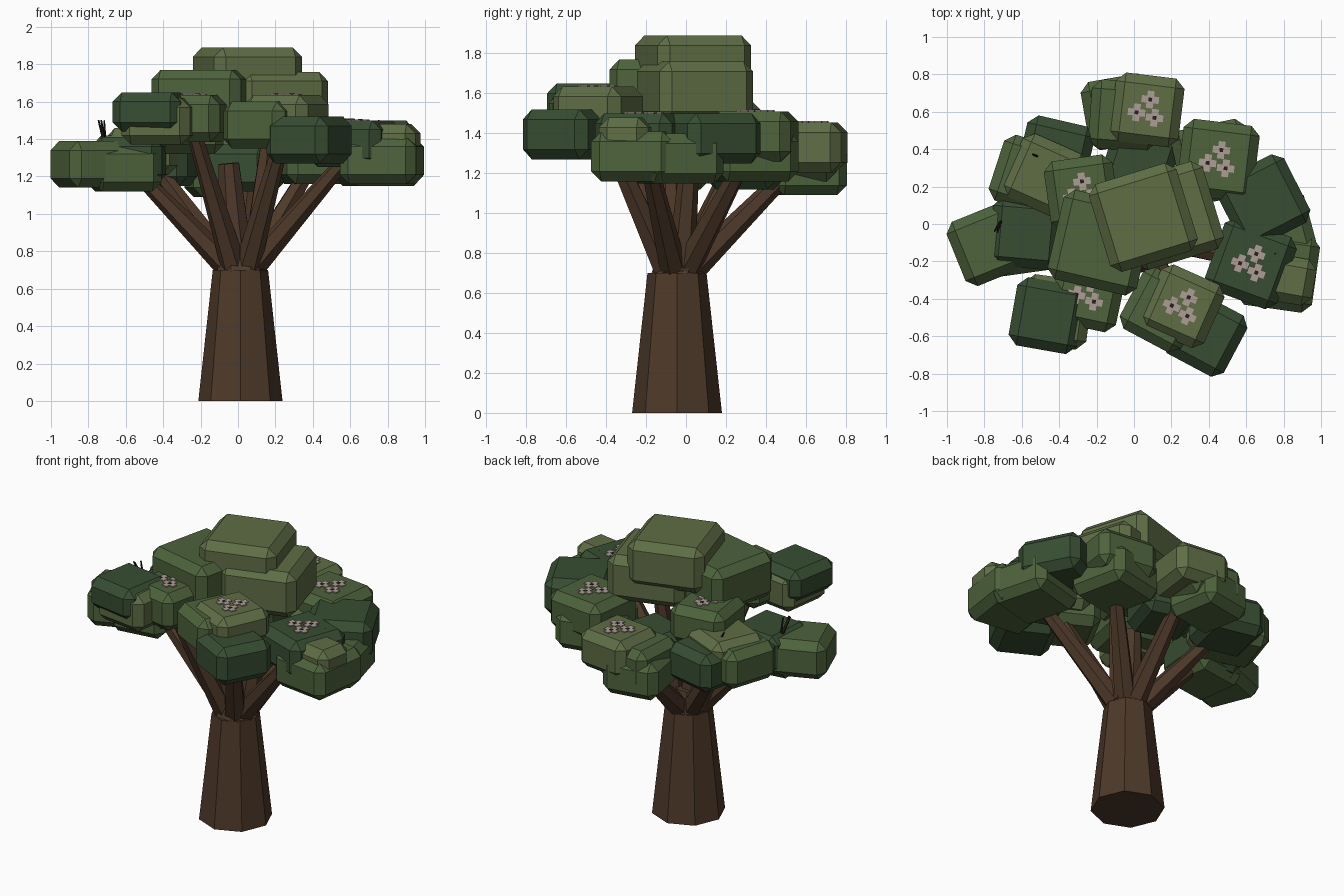
import bpy, bmesh, math, random
from mathutils import Matrix, Vector

if "Cube" in bpy.data.objects:
    bpy.data.objects.remove(bpy.data.objects["Cube"])

random.seed(4)


def material(name, r, g, b):
    m = bpy.data.materials.new(name)
    m.diffuse_color = (r, g, b, 1)
    m.use_nodes = True
    m.node_tree.nodes["Principled BSDF"].inputs["Base Color"].default_value = m.diffuse_color
    return m


MATS = {
    "dark": material("dark_leaf", 0.038, 0.075, 0.032),
    "mid": material("mid_leaf", 0.075, 0.125, 0.045),
    "light": material("light_leaf", 0.115, 0.155, 0.06),
    "bark": material("bark", 0.075, 0.041, 0.022),
    "petal": material("petal", 0.42, 0.34, 0.31),
    "twig": material("twig", 0.02, 0.013, 0.01),
}


def finish(bm, name, mat):
    me = bpy.data.meshes.new(name)
    bm.to_mesh(me)
    bm.free()
    me.materials.append(MATS[mat])
    bpy.context.collection.objects.link(bpy.data.objects.new(name, me))


def limb(name, a, b, r1, r2, sides=8, mat="bark"):
    """Tapered faceted rod from a to b."""
    a, b = Vector(a), Vector(b)
    d = b - a
    bm = bmesh.new()
    rot = d.to_track_quat('Z', 'Y').to_matrix().to_4x4()
    bmesh.ops.create_cone(bm, cap_ends=True, segments=sides, radius1=r1, radius2=r2,
                          depth=d.length, matrix=Matrix.Translation((a + b) / 2) @ rot)
    finish(bm, name, mat)


def place(x, y, z, deg):
    return Matrix.Translation((x, y, z)) @ Matrix.Rotation(math.radians(deg), 4, 'Z')


def leaf_block(name, x, y, top, deg, mat, size, thick):
    """Chamfered square block turned about z."""
    bm = bmesh.new()
    bmesh.ops.create_cube(bm, size=1)
    bmesh.ops.scale(bm, vec=(size, size, thick), verts=bm.verts)
    bmesh.ops.bevel(bm, geom=bm.edges[:], offset=0.05, segments=1, affect='EDGES')
    bm.transform(place(x, y, top - thick / 2, deg))
    finish(bm, name, mat)


def add_box(bm, p, s, h):
    bmesh.ops.create_cube(bm, size=1, matrix=Matrix.Translation((p.x, p.y, h / 2))
                          @ Matrix.Diagonal((s, s, h, 1)))


def blossoms(name, x, y, top, deg):
    """Ring of three flat four-petal flowers with dark centres."""
    petals, hearts = bmesh.new(), bmesh.new()
    for i in range(3):
        c = Matrix.Rotation(math.radians(80 + 120 * i), 2) @ Vector((0.058, 0))
        add_box(hearts, c, 0.02, 0.008)
        for k in range(4):
            add_box(petals, c + Matrix.Rotation(k * math.pi / 2, 2) @ Vector((0.028, 0)), 0.037, 0.006)
    for bm, part, mat in ((petals, "petals", "petal"), (hearts, "centres", "twig")):
        bm.transform(place(x, y, top, deg))
        finish(bm, f"{name}_{part}", mat)


# Foliage: x, y, top height, turn, shade (size follows from the position in the canopy)
BLOCKS = {
    "crown_top": (0.05, 0.035, 1.89, 17, "light"),
    "crown_right": (0.19, 0.045, 1.76, 17, "light"),
    "crown_left": (-0.18, -0.1, 1.77, -13, "mid"),
    "crown_back": (-0.28, 0.17, 1.57, 8, "mid"),
    "front_left_top": (-0.465, -0.49, 1.65, -10, "dark"),
    "front_left_low": (-0.42, -0.47, 1.62, -8, "light"),
    "front_left_inner": (-0.25, -0.37, 1.635, -12, "mid"),
    "front_right_low": (0.38, -0.59, 1.52, -28, "dark"),
    "front_right_inner": (0.15, -0.46, 1.6, -28, "mid"),
    "front_right_top": (0.26, -0.44, 1.635, -24, "light"),
    "right_top": (0.625, -0.21, 1.5, -20, "dark"),
    "right_outer": (0.77, -0.25, 1.41, -8, "mid"),
    "right_low": (0.75, -0.05, 1.4, 15, "mid"),
    "back_right_outer": (0.69, 0.12, 1.5, 27, "dark"),
    "back_right_top": (0.45, 0.34, 1.51, -7, "mid"),
    "back_right_low": (0.43, 0.33, 1.41, 12, "mid"),
    "back_top": (0.07, 0.61, 1.455, -7, "light"),
    "back_low": (-0.08, 0.6, 1.34, 10, "mid"),
    "back_side": (-0.05, 0.58, 1.41, -4, "mid"),
    "back_inner": (0.03, 0.32, 1.37, -18, "dark"),
    "back_left_low": (-0.42, 0.37, 1.4, -13, "dark"),
    "back_left_outer": (-0.56, 0.26, 1.42, -18, "mid"),
    "back_left_top": (-0.48, 0.26, 1.46, -24, "light"),
    "left_outer": (-0.78, -0.11, 1.39, 22, "mid"),
    "left_middle": (-0.58, -0.05, 1.41, -5, "dark"),
    "left_low": (-0.61, -0.08, 1.37, 8, "mid"),
}
for name, (x, y, top, deg, shade) in BLOCKS.items():
    size, thick = 0.37, 0.25
    if top > 1.7:
        size, thick = 0.49, 0.3
    elif "right_" in name and "front" not in name:
        size = 0.41
    elif "front" in name and "top" in name:
        thick = 0.21
    leaf_block("foliage_" + name, x, y, top, deg, shade, size, thick)
leaf_block("foliage_right_knob", 0.84, -0.3, 1.48, -10, "light", 0.25, 0.2)

# Blossom groups sit on some block tops
for name in ("crown_back", "front_left_inner", "front_right_top", "right_top", "back_right_top", "back_top"):
    blossoms("blossom_" + name, *BLOCKS[name][:4])

# Trunk
limb("trunk", (0.013, -0.045, 0), (0.013, -0.045, 0.7), 0.225, 0.148)
limb("trunk_crown", (0.013, -0.045, 0.69), (0, -0.04, 0.84), 0.14, 0.09)
limb("centre_branch", (0, -0.06, 0.65), (-0.05, -0.08, 1.27), 0.1, 0.06)

# Branches fan from the trunk top to the foliage clusters
for name in ("left_middle", "front_left_inner", "front_right_top", "right_top", "back_top",
             "back_right_top", "back_left_top", "crown_right"):
    x, y, top = BLOCKS[name][:3]
    out = Vector((x, y, 0)).normalized() * 0.07
    limb("branch_to_" + name, Vector((0.015, -0.04, 0.72)) + out, (x, y, top - 0.15), 0.07, 0.036, 6)

# Bare twigs poking up at the left, back left and right
for side, x, y, count in (("left", -0.71, 0.02, 3), ("back_left", -0.46, 0.34, 1), ("right", 0.82, -0.11, 1)):
    for i in range(count):
        tip = (x - random.uniform(0, 0.09), y + random.uniform(-0.08, 0.06), 1.5)
        limb(f"twig_{side}_{i + 1}", (x, y, 1.36), tip, 0.009, 0.005, 5, "twig")
